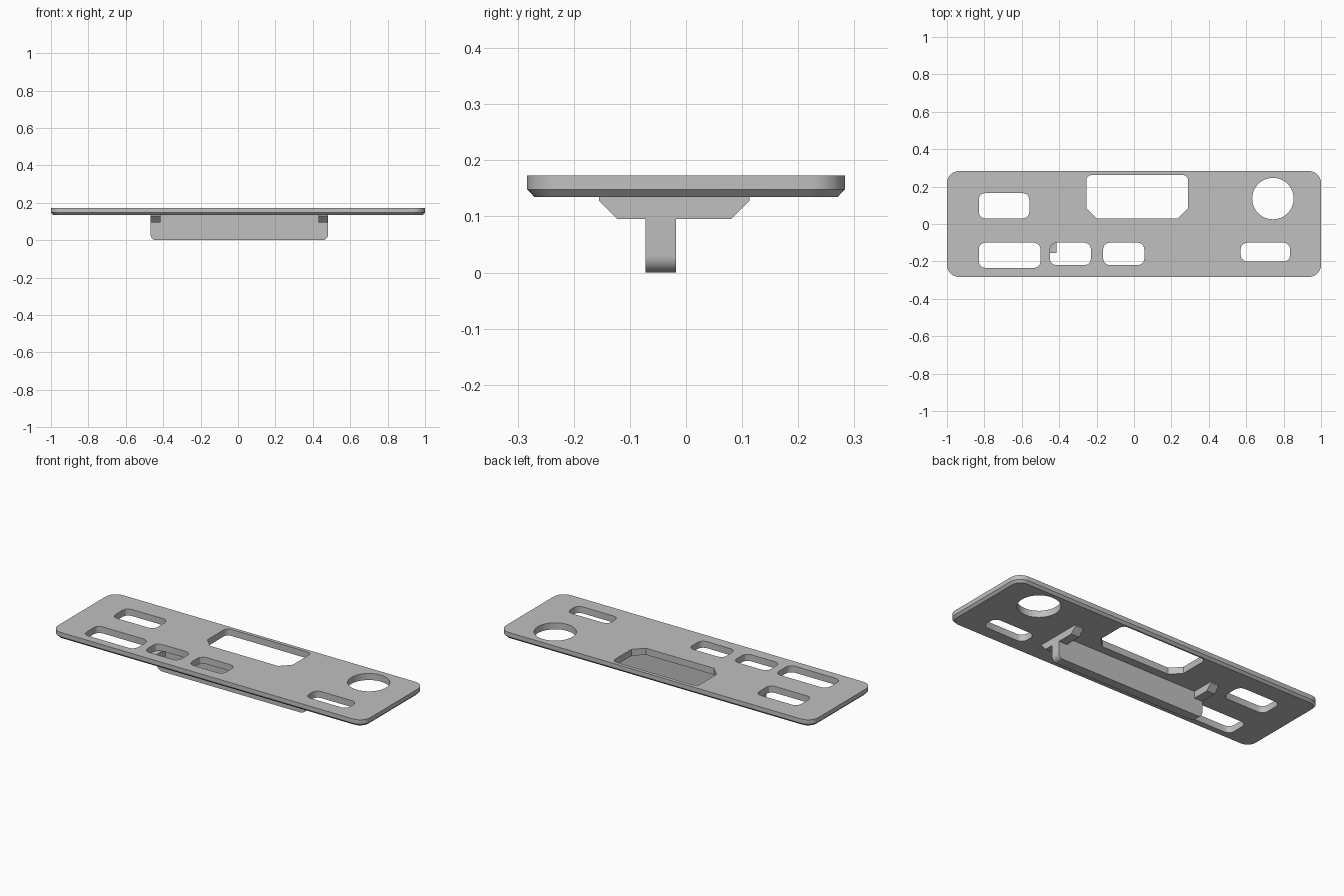
import bpy, bmesh
from math import cos, sin, pi
from mathutils import Matrix

cube = bpy.data.objects.get("Cube")
if cube:
    bpy.data.objects.remove(cube, do_unlink=True)

grey = bpy.data.materials.new("satin grey")
grey.use_nodes = True
grey.diffuse_color = (0.53, 0.53, 0.53, 1)
grey.node_tree.nodes["Principled BSDF"].inputs["Base Color"].default_value = grey.diffuse_color

BOTTOM, RIM, TOP = 0.135, 0.148, 0.173


def rounded(x0, x1, y0, y1, radii, steps):
    """Rectangle outline; radii and steps run from lower left, anticlockwise."""
    corners = [(x0, y0, 1, 1), (x1, y0, -1, 1), (x1, y1, -1, -1), (x0, y1, 1, -1)]
    points = []
    for i, (x, y, sx, sy) in enumerate(corners):
        r, n = radii[i], steps[i]
        for k in range(n + 1 if r else 1):
            a = pi + i * pi / 2 + k * pi / 2 / n
            points.append((x + sx * r + r * cos(a), y + sy * r + r * sin(a)))
    return points


def loft(name, rings, matrix=Matrix()):
    """Skin matching (outline, height) rings into a closed solid."""
    bm = bmesh.new()
    loops = [[bm.verts.new((x, y, z)) for x, y in pts] for pts, z in rings]
    n = len(loops[0])
    for low, high in zip(loops, loops[1:]):
        for i in range(n):
            j = (i + 1) % n
            bm.faces.new((low[i], low[j], high[j], high[i]))
    bm.faces.new(loops[0][::-1])
    bm.faces.new(loops[-1])
    bm.transform(matrix)
    bmesh.ops.recalc_face_normals(bm, faces=bm.faces)
    mesh = bpy.data.meshes.new(name)
    bm.to_mesh(mesh)
    bm.free()
    mesh.materials.append(grey)
    obj = bpy.data.objects.new(name, mesh)
    bpy.context.collection.objects.link(obj)
    return obj


# Panel with a chamfered lower rim
def panel_outline(inset):
    x, y, r = 1 - inset, 0.283 - inset, 0.065 - inset
    return rounded(-x, x, -y, y, [r] * 4, [8] * 4)


panel = loft("panel", [(panel_outline(0.0125), BOTTOM), (panel_outline(0), RIM),
                       (panel_outline(0), TOP)])

# Openings: small slots, one large window, one round hole
soft = ([0.034] * 4, [3] * 4)
slots = [(-0.83, -0.56, 0.03, 0.165), (-0.83, -0.50, -0.235, -0.10),
         (-0.45, -0.23, -0.22, -0.10), (-0.165, 0.055, -0.22, -0.10),
         (0.57, 0.835, -0.20, -0.10)]
outlines = [rounded(*s, *soft) for s in slots]
outlines.append(rounded(-0.255, 0.29, 0.03, 0.262, [0.055, 0.055, 0.028, 0.028], [1, 1, 3, 3]))
outlines.append([(0.743 + 0.111 * cos(k * pi / 24), 0.136 + 0.111 * sin(k * pi / 24))
                 for k in range(48)])
cutters = []
for pts in outlines:
    cutter = loft("opening_cutter", [(pts, BOTTOM - 0.1), (pts, TOP + 0.1)])
    cutter.hide_render = True
    mod = panel.modifiers.new("opening", 'BOOLEAN')
    mod.operation, mod.solver, mod.object = 'DIFFERENCE', 'EXACT', cutter
    cutters.append(cutter)
bpy.context.view_layer.update()
cut = bpy.data.meshes.new_from_object(panel.evaluated_get(bpy.context.evaluated_depsgraph_get()))
panel.modifiers.clear()
panel.data = cut
for cutter in cutters:
    bpy.data.objects.remove(cutter, do_unlink=True)

# Mounting tongue: upright slab with rounded lower corners
upright = Matrix.Rotation(pi / 2, 4, 'X')
tongue_pts = rounded(-0.467, 0.482, 0, BOTTOM, [0.03, 0.03, 0, 0], [6] * 4)
tongue = loft("mounting_tongue", [(tongue_pts, 0.018), (tongue_pts, 0.072)], upright)

# Cross braces at both ends, with sloping lower corners
sideways = Matrix(((0, 0, 1, 0), (1, 0, 0, 0), (0, 1, 0, 0), (0, 0, 0, 1)))
brace_pts = [(-0.122, 0.095), (0.08, 0.095), (0.113, 0.128),
             (0.113, BOTTOM), (-0.155, BOTTOM), (-0.155, 0.128)]
braces = [loft(name, [(brace_pts, x0), (brace_pts, x1)], sideways)
          for name, x0, x1 in (("right_brace", -0.467, -0.415), ("left_brace", 0.43, 0.482))]

# Smooth the rounded corners, keep real edges crisp
bpy.ops.object.select_all(action='DESELECT')
for obj in [panel, tongue] + braces:
    obj.select_set(True)
bpy.context.view_layer.objects.active = panel
bpy.ops.object.shade_smooth_by_angle(angle=pi / 6)
